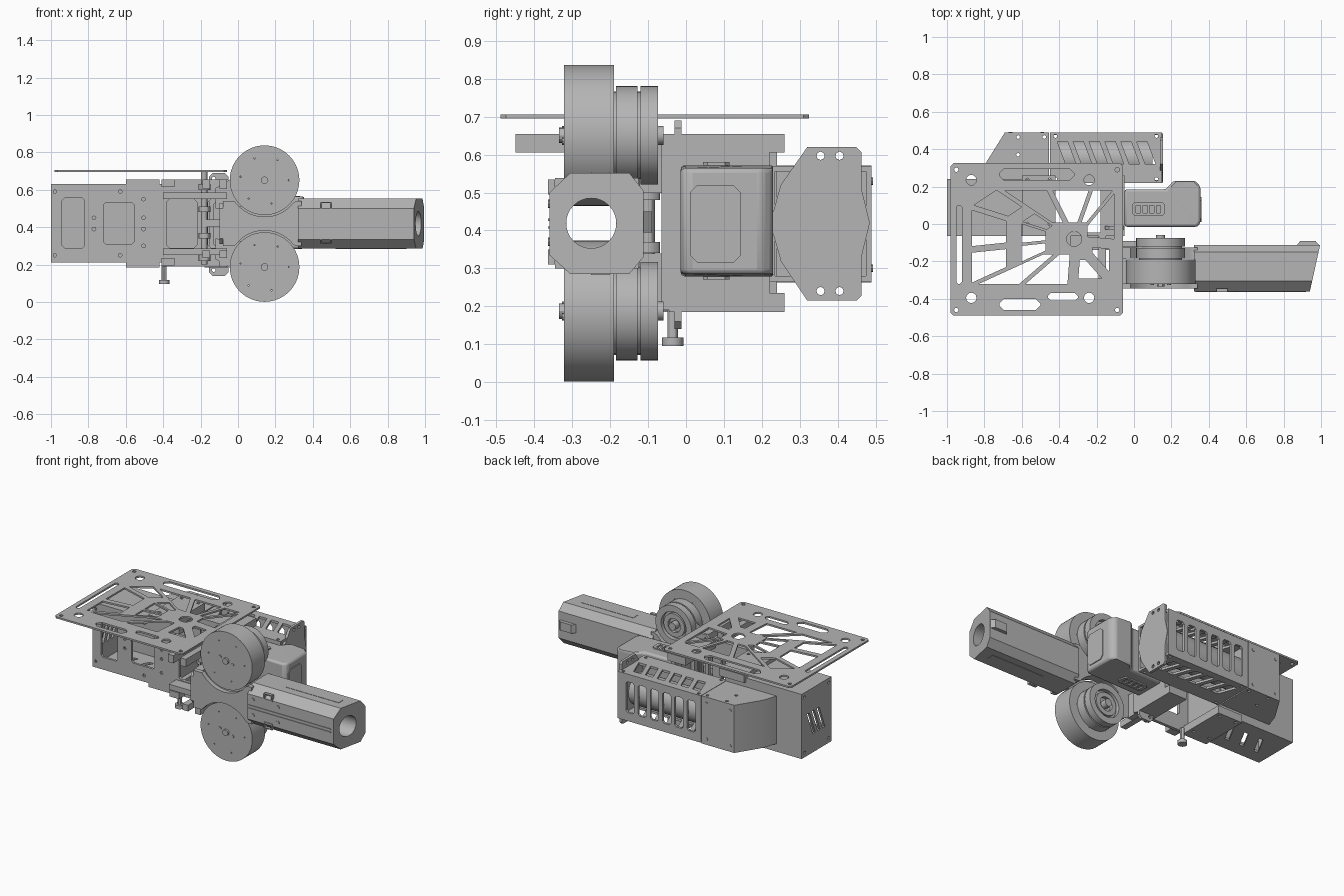
import bpy, bmesh, math
from mathutils import Vector

if "Cube" in bpy.data.objects:
    bpy.data.objects.remove(bpy.data.objects["Cube"])

grey = bpy.data.materials.new("plain_grey")
grey.use_nodes = True
tone = (0.46, 0.46, 0.46, 1)
grey.diffuse_color = tone
grey.node_tree.nodes["Principled BSDF"].inputs["Base Color"].default_value = tone


# ---- outline helpers (2D) ----
def rect(u0, v0, u1, v1, c=0.0):
    if c == 0:
        return [(u0, v0), (u1, v0), (u1, v1), (u0, v1)]
    return [(u0 + c, v0), (u1 - c, v0), (u1, v0 + c), (u1, v1 - c),
            (u1 - c, v1), (u0 + c, v1), (u0, v1 - c), (u0, v0 + c)]


def circle(u, v, r, n=12):
    return [(u + r * math.cos(math.tau * i / n), v + r * math.sin(math.tau * i / n)) for i in range(n)]


def slant(u, v, w, h, s):
    return [(u, v), (u + w, v), (u + w + s, v + h), (u + s, v + h)]


def shrink(points, k):
    c = sum((Vector(p) for p in points), Vector((0, 0))) / len(points)
    return [tuple(c + (Vector(p) - c) * k) for p in points]


def corners(u0, v0, u1, v1, r=0.01):
    return [circle(u, v, r, 8) for u in (u0, u1) for v in (v0, v1)]


# Extrudes an outline with holes along an axis, from a to b
def panel(name, axis, a, b, outline, holes=(), bevel=0.0, tweak=None):
    curve = bpy.data.curves.new(name, "CURVE")
    curve.dimensions = "2D"
    curve.fill_mode = "BOTH"
    curve.extrude = abs(b - a) / 2
    for pts in [outline, *holes]:
        s = curve.splines.new("POLY")
        s.points.add(len(pts) - 1)
        for p, (u, v) in zip(s.points, pts):
            p.co = (u, v, 0, 1)
        s.use_cyclic_u = True
    tmp = bpy.data.objects.new("tmp", curve)
    bpy.context.collection.objects.link(tmp)
    graph = bpy.context.evaluated_depsgraph_get()
    mesh = bpy.data.meshes.new_from_object(tmp.evaluated_get(graph))
    bpy.data.objects.remove(tmp)
    bm = bmesh.new()
    bm.from_mesh(mesh)
    for vert in bm.verts:
        u, v, w = vert.co
        w += (a + b) / 2
        vert.co = {"x": (w, u, v), "y": (u, w, v), "z": (u, v, w)}[axis]
        if tweak:
            tweak(vert.co)
    bmesh.ops.remove_doubles(bm, verts=bm.verts, dist=0.0002)
    bmesh.ops.dissolve_limit(bm, angle_limit=0.01, verts=bm.verts, edges=bm.edges)
    bmesh.ops.recalc_face_normals(bm, faces=bm.faces)
    bm.to_mesh(mesh)
    bm.free()
    mesh.name = name
    mesh.materials.clear()
    mesh.materials.append(grey)
    mesh.shade_smooth()
    mesh.set_sharp_from_angle(angle=math.radians(30))
    obj = bpy.data.objects.new(name, mesh)
    bpy.context.collection.objects.link(obj)
    if bevel:
        mod = obj.modifiers.new("soft_edges", "BEVEL")
        mod.width, mod.segments, mod.limit_method = bevel, 2, "ANGLE"


def box(name, x0, x1, y0, y1, z0, z1, bevel=0.0):
    panel(name, "z", z0, z1, rect(x0, y0, x1, y1), bevel=bevel)


# ---- lattice top plate: wedges round a hub, the long ones split by a cross strut ----
hub = Vector((-0.32, -0.08))
rim = [(-0.09, -0.34), (-0.09, -0.1), (-0.09, 0.2), (-0.22, 0.2), (-0.46, 0.2), (-0.74, 0.2),
       (-0.89, 0.1), (-0.89, -0.14), (-0.89, -0.34), (-0.62, -0.34), (-0.34, -0.34)]
holes = corners(-0.95, -0.46, -0.09, 0.29, 0.012) + [circle(*hub, 0.04, 16)]
holes += [circle(u, v, 0.028) for u in (-0.87, -0.24) for v in (-0.395, 0.235)]
holes += [rect(-0.72, -0.46, -0.5, -0.4, 0.025), rect(-0.46, -0.41, -0.3, -0.37, 0.015),
          rect(-0.72, 0.235, -0.32, 0.295, 0.025), rect(-0.95, -0.32, -0.92, 0.1, 0.01)]
for i, (p, q) in enumerate(zip(rim, rim[1:] + rim[:1])):
    p, q = Vector(p), Vector(q)
    solid = i in (0, 10)
    spans = ((0.24, 0.52), (0.6, 1)) if i in (5, 6, 7) else ((0.24, 1),)
    for s, t in spans:
        wedge = [hub.lerp(p, s), hub.lerp(p, t), hub.lerp(q, t), hub.lerp(q, s)]
        holes.append(shrink(wedge, 0.5 if solid else 0.8))
panel("lattice_top_plate", "z", 0.695, 0.706, rect(-0.98, -0.49, -0.06, 0.325, 0.015), holes)

# ---- main box at the left end ----
panel("box_front", "y", -0.065, -0.05, rect(-1, 0.21, -0.41, 0.63),
      [rect(-0.94, 0.29, -0.82, 0.555, 0.012), rect(-0.72, 0.31, -0.555, 0.53, 0.012)]
      + corners(-0.98, 0.25, -0.63, 0.59) + corners(-0.77, 0.39, -0.77, 0.45)[:2]
      + [circle(-0.505, z, 0.01, 8) for z in (0.3, 0.39, 0.45, 0.55)])
box("box_back", -1, -0.45, 0.225, 0.24, 0.21, 0.63)
diagonals = [slant(0.0 + i * 0.05, 0.33, 0.025, 0.15, 0.06) for i in range(3)]
panel("box_end", "x", -1, -0.985, rect(-0.065, 0.21, 0.24, 0.63), diagonals + corners(-0.04, 0.24, 0.21, 0.6))
floor_slots = [slant(-0.92 + i * 0.11, 0.02, 0.03, 0.13, 0.07) for i in range(4)]
panel("box_floor", "z", 0.21, 0.225, rect(-0.985, -0.05, -0.45, 0.225), floor_slots)
box("box_lid", -0.985, -0.45, -0.05, 0.225, 0.615, 0.63)
box("box_inner_wall", -0.465, -0.45, -0.05, 0.225, 0.225, 0.615)

# ---- open middle frame ----
panel("frame_front", "y", -0.065, -0.045, rect(-0.41, 0.19, -0.05, 0.655),
      [rect(-0.38, 0.29, -0.22, 0.55, 0.015), rect(-0.16, 0.29, -0.08, 0.55, 0.015)])
for side, z, rail in (("lower", 0.185, 0.25), ("upper", 0.605, 0.55)):
    panel(side + "_flange", "z", z, z + 0.05, rect(-0.6, -0.065, -0.42, 0.26), corners(-0.57, 0.0, -0.45, 0.235))
    box(side + "_cross_bar", -0.18, -0.05, -0.045, 0.26, z, z + 0.05)
    box(side + "_front_block", -0.41, -0.34, -0.12, -0.065, z + 0.01, z + 0.05)
    box(side + "_channel_rail", -0.4, -0.06, -0.14, -0.065, rail, rail + 0.035)
panel("end_bulkhead", "x", -0.075, -0.05, rect(-0.045, 0.235, 0.22, 0.605), [rect(0.02, 0.3, 0.17, 0.54, 0.02)])
for x in (-0.19, -0.1):
    box("plate_support_arm", x, x + 0.04, -0.45, -0.05, 0.605, 0.655)
    box("lower_support_arm", x, x + 0.04, -0.3, -0.065, 0.235, 0.275)
panel("mount_strip", "y", -0.03, -0.012, rect(-0.155, 0.14, -0.05, 0.69, 0.02),
      [circle(-0.13, z, 0.01, 8) for z in (0.17, 0.66)] + [rect(-0.13, 0.3, -0.08, 0.53, 0.01)])
panel("upright_shaft", "z", 0.2, 0.695, circle(-0.18, -0.1, 0.018))
for z in (0.22, 0.34, 0.48, 0.6):
    panel("shaft_collar", "z", z, z + 0.03, circle(-0.18, -0.1, 0.032))
box("shaft_cross_link", -0.18, 0.03, -0.12, -0.09, 0.4, 0.44)
panel("screw_stem", "z", 0.11, 0.2, circle(-0.395, -0.035, 0.014))
panel("screw_knob", "z", 0.095, 0.118, circle(-0.395, -0.035, 0.028, 16))

# ---- drive wheels with motors ----
wheel_x, mid, gap = 0.142, 0.419, 0.232
for side in (-1, 1):
    z = mid + side * gap
    ring = lambda r, n=32: circle(wheel_x, z, r, n)
    dots = [circle(wheel_x + 0.13 * math.cos(a), z + 0.13 * math.sin(a), 0.004, 6) for a in range(6)]
    panel("wheel", "y", -0.322, -0.19, ring(0.186, 64), dots)
    panel("wheel_pin", "y", -0.335, -0.32, ring(0.02, 12))
    for dx in (-0.045, 0.045):
        panel("wheel_screw", "y", -0.327, -0.32, circle(wheel_x + dx, z - dx / 3, 0.01, 8))
    panel("motor_bell", "y", -0.185, -0.128, ring(0.13, 48))
    panel("motor_core", "y", -0.19, -0.1, ring(0.115))
    panel("motor_base", "y", -0.12, -0.074, ring(0.13, 48), [ring(0.09)])
    panel("motor_inner_ring", "y", -0.11, -0.08, ring(0.075), [ring(0.045)])
    panel("motor_axle", "y", -0.11, -0.06, ring(0.025, 16))
    # arm from the frame to the motor
    panel("motor_arm", "y", -0.127, -0.121, [(-0.12, mid + side * 0.08), (0.1, mid + side * 0.1),
          (0.16, z), (0.05, z + side * 0.06), (-0.12, mid + side * 0.19)])
    panel("motor_bracket", "x", -0.1, -0.06, rect(-0.13, min(z, mid + side * 0.08), -0.04, max(z, mid + side * 0.08)))

# ---- launcher housing: cheeks scooped out round both wheels ----
xs = [-0.08 + 0.42 * i / 28 for i in range(29)]
reach = [min(0.12, gap - math.sqrt(max(0, 0.195 ** 2 - (x - wheel_x) ** 2))) for x in xs]
cheek = [(x, mid + h) for x, h in zip(xs, reach)] + [(x, mid - h) for x, h in reversed(list(zip(xs, reach)))]
panel("front_cheek", "y", -0.345, -0.315, cheek)
panel("back_cheek", "y", -0.185, -0.125, cheek)
bore = circle(-0.25, mid, 0.066, 32)
panel("feed_ring", "x", -0.1, -0.045, rect(-0.345, 0.31, -0.125, 0.53, 0.03), [bore])


# ---- barrel with a slanted muzzle ----
def muzzle(co):
    if co.x > 0.9:
        co.x = 0.995 + (co.y + 0.112) * 0.22


octagon = [(-0.36, 0.335), (-0.305, 0.285), (-0.15, 0.285), (-0.112, 0.33),
           (-0.112, 0.505), (-0.15, 0.552), (-0.305, 0.552), (-0.36, 0.5)]
panel("barrel", "x", 0.32, 0.95, octagon, [bore], tweak=muzzle)
panel("barrel_sight", "z", 0.395, 0.45, [(0.87, -0.113), (0.99, -0.113), (0.97, -0.09), (0.89, -0.09)])
for z in (0.33, 0.515):
    panel("barrel_window_frame", "y", -0.364, -0.345, rect(0.44, z - 0.02, 0.5, z + 0.02), [rect(0.446, z - 0.014, 0.494, z + 0.014)])
for x in (0.36, 0.54):
    for z in (0.37, 0.47):
        panel("barrel_screw", "y", -0.364, -0.355, circle(x, z, 0.011, 8))
for z in (0.405, 0.425):
    box("barrel_seam", 0.33, 0.92, -0.364, -0.358, z, z + 0.006)
for z in (0.283, 0.55):
    box("barrel_side_strip", 0.52, 0.9, -0.25, -0.2, z, z + 0.004)


# ---- feeder cover ----
def taper(co):
    if co.x > 0.3:
        co.z = mid + (co.z - mid) * 0.95


panel("feeder_cover", "z", 0.278, 0.572, [(-0.05, -0.015), (0.34, -0.015), (0.355, 0.005), (0.355, 0.2),
      (0.33, 0.23), (0.21, 0.23), (0.17, 0.185), (-0.05, 0.185)], bevel=0.014, tweak=taper)
panel("cover_face_panel", "x", 0.352, 0.36, rect(0.01, 0.315, 0.145, 0.52, 0.02))
vents = [rect(0.012 + i * 0.036, 0.06, 0.035 + i * 0.036, 0.1) for i in range(4)]
for z in (0.27, 0.572):
    panel("cover_vent", "z", z, z + 0.008, rect(-0.01, 0.045, 0.165, 0.115, 0.012), vents)

# ---- magazine at the back ----
top_slots = [slant(-0.41 + i * 0.085, 0.44, 0.055, -0.12, 0.045) for i in range(6)]
for z in (0.265, 0.555):
    panel("magazine_deck", "z", z, z + 0.015, rect(-0.45, 0.22, 0.15, 0.49), top_slots + corners(-0.42, 0.47, 0.12, 0.24))
back_slots = [rect(-0.41 + i * 0.088, 0.32, -0.35 + i * 0.088, 0.52, 0.012) for i in range(6)]
panel("magazine_back", "y", 0.475, 0.49, rect(-0.45, 0.28, 0.15, 0.555), back_slots)
panel("magazine_front", "y", 0.22, 0.235, rect(-0.45, 0.28, 0.15, 0.555))
panel("magazine_tube", "x", -0.45, 0.1, circle(0.35, mid, 0.1, 32))
panel("magazine_end", "x", 0.138, 0.155, [(0.32, 0.215), (0.45, 0.215), (0.463, 0.228), (0.463, 0.33), (0.485, 0.42),
      (0.463, 0.51), (0.463, 0.607), (0.45, 0.62), (0.32, 0.62), (0.25, 0.52), (0.222, 0.42), (0.25, 0.32)],
      corners(0.355, 0.24, 0.405, 0.597, 0.011))
panel("magazine_nose", "z", 0.262, 0.572, [(-0.82, 0.24), (-0.455, 0.22), (-0.455, 0.49), (-0.69, 0.49), (-0.79, 0.33)],
      corners(-0.62, 0.465, -0.48, 0.37)[:3])
for x in (-0.66, -0.49):
    for z in (0.3, 0.53):
        panel("nose_screw", "y", 0.488, 0.493, circle(x, z, 0.01, 8))
